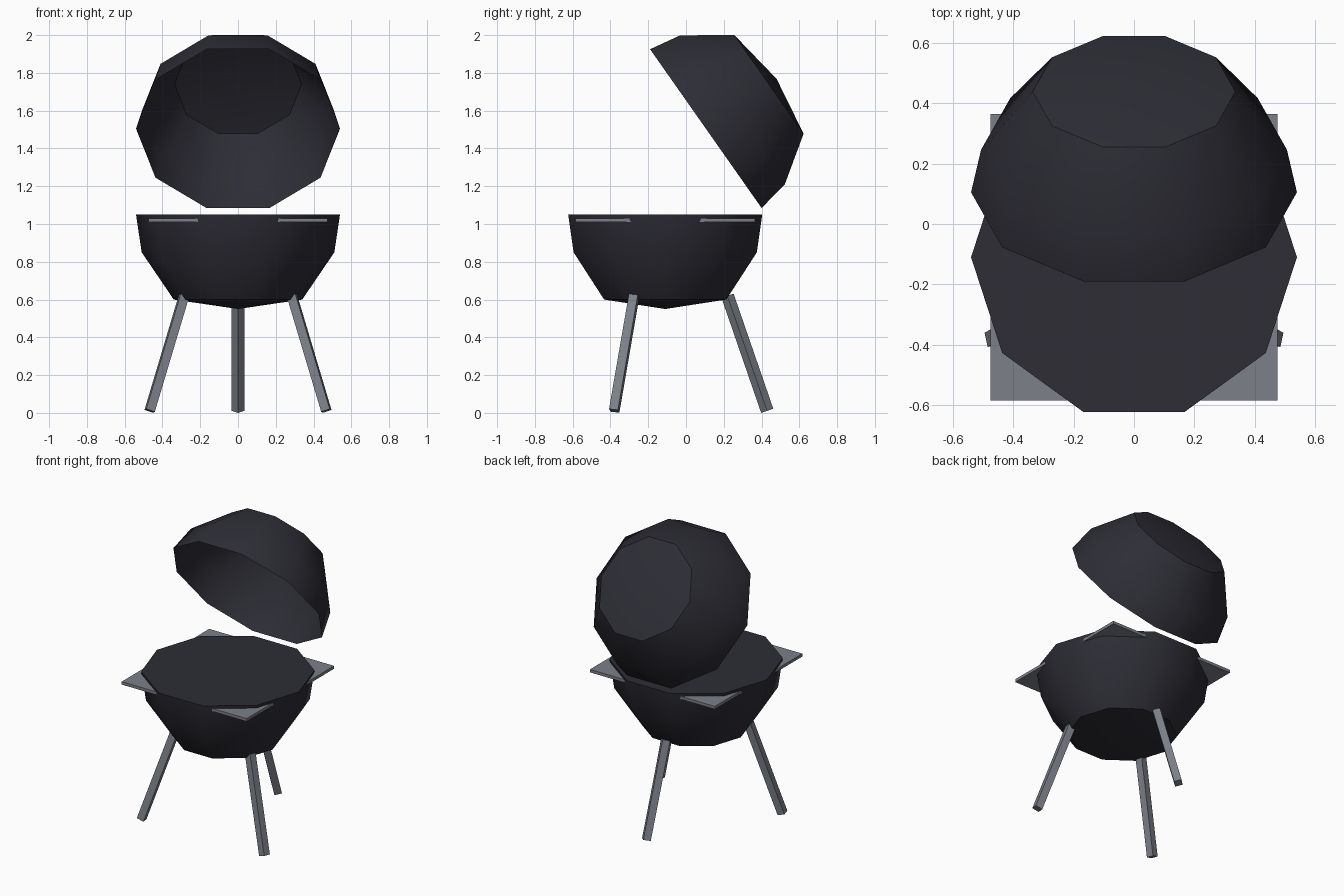
import bpy, bmesh, math
from mathutils import Vector, Matrix

if "Cube" in bpy.data.objects:
    bpy.data.objects.remove(bpy.data.objects["Cube"])


def material(name, rgb):
    m = bpy.data.materials.new(name)
    m.diffuse_color = (*rgb, 1)
    m.use_nodes = True
    m.node_tree.nodes["Principled BSDF"].inputs["Base Color"].default_value = m.diffuse_color
    return m


ENAMEL = material("black enamel", (0.026, 0.026, 0.036))
STEEL = material("grey steel", (0.20, 0.215, 0.245))


def finish(name, bm, mat, smooth=False):
    me = bpy.data.meshes.new(name)
    bm.to_mesh(me)
    bm.free()
    ob = bpy.data.objects.new(name, me)
    bpy.context.collection.objects.link(ob)
    me.materials.append(mat)
    if smooth:
        bpy.ops.object.select_all(action='DESELECT')
        ob.select_set(True)
        bpy.context.view_layer.objects.active = ob
        bpy.ops.object.shade_smooth_by_angle(angle=math.radians(40))
    return ob


def shell(rings, apex, closed, sides=10):
    """Ten-sided bowl: (radius, height) rings from the rim to a shallow tip."""
    bm = bmesh.new()
    loops = [[bm.verts.new((r * math.cos(2 * math.pi * i / sides),
                            r * math.sin(2 * math.pi * i / sides), z))
              for i in range(sides)] for r, z in rings]
    tip = bm.verts.new((0, 0, apex))
    for i in range(sides):
        j = (i + 1) % sides
        for a, b in zip(loops, loops[1:]):
            bm.faces.new((a[i], a[j], b[j], b[i]))
        bm.faces.new((loops[-1][i], loops[-1][j], tip))
    if closed:
        bm.faces.new(loops[0])
        bmesh.ops.recalc_face_normals(bm, faces=bm.faces)
    return bm


CENTRE_Y = -0.11

# Fire bowl, closed at the rim
bowl = finish("bowl", shell([(0.54, 1.05), (0.51, 0.85), (0.34, 0.60)], 0.55, True),
              ENAMEL, True)
bowl.location.y = CENTRE_Y

# Raised lid: thin open shell tipped backwards
lid = finish("lid", shell([(0.54, 0), (0.507, 0.172), (0.336, 0.408)], 0.458, False),
             ENAMEL, True)
lid.location = (0, 0.105, 1.505)
lid.rotation_euler.x = -math.atan2(0.84, 0.59)

# Square plate whose corners stick out as handles
bm = bmesh.new()
bmesh.ops.create_cube(bm, size=1, matrix=Matrix.Translation((0, CENTRE_Y, 1.02))
                      @ Matrix.Diagonal((0.95, 0.95, 0.02, 1)))
finish("corner_plate", bm, STEEL)


def leg(name, azimuth, roll, half=0.024):
    """Square bar splayed outwards; roll is the heading of one side."""
    out = Vector((math.cos(math.radians(azimuth)), math.sin(math.radians(azimuth)), 0))
    mid = Vector((0, CENTRE_Y, 0))
    foot = mid + out * 0.54 + Vector((0, 0, 0.011))
    top = mid + out * 0.33 + Vector((0, 0, 0.62))
    d = (top - foot).normalized()
    a = Vector((math.cos(math.radians(roll)), math.sin(math.radians(roll)), 0))
    u = (a - d * a.dot(d)).normalized()
    v = d.cross(u)
    bm = bmesh.new()
    bmesh.ops.create_cube(bm, size=1)
    for p in bm.verts:
        base = top if p.co.z > 0 else foot
        p.co = base + 2 * half * (p.co.x * u + p.co.y * v)
    finish(name, bm, STEEL)


# Three splayed legs
leg("back_leg", 90, 45)
leg("right_leg", -30, -12)
leg("left_leg", 210, 192)
